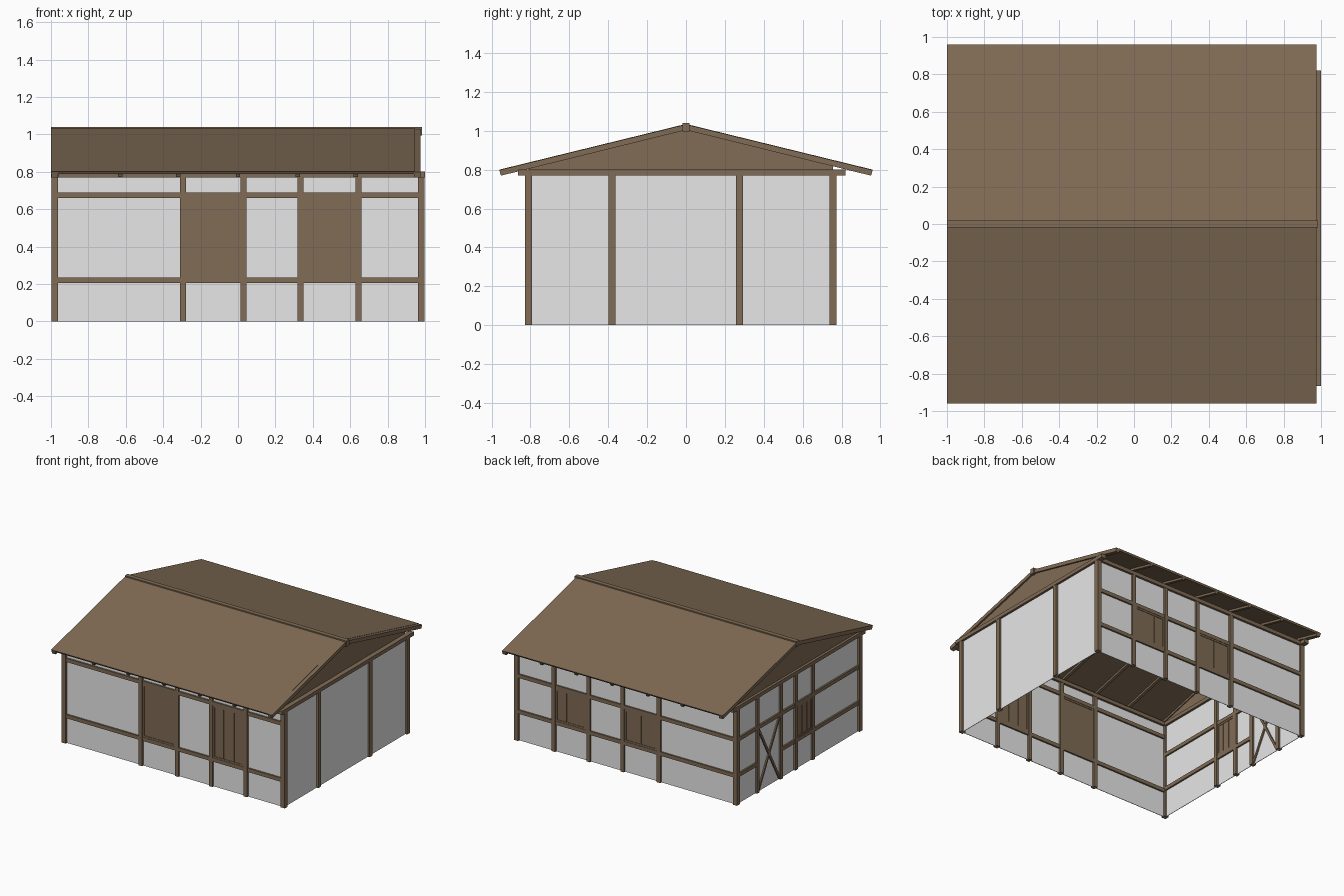
import bpy, math
from mathutils import Vector

if "Cube" in bpy.data.objects:
    bpy.data.objects.remove(bpy.data.objects["Cube"])


def material(name, col):
    m = bpy.data.materials.new(name)
    m.diffuse_color = (*col, 1)
    m.use_nodes = True
    m.node_tree.nodes["Principled BSDF"].inputs["Base Color"].default_value = m.diffuse_color
    return m


WOOD = material("brown wood", (0.216, 0.149, 0.09))
PLASTER = material("pale plaster", (0.8, 0.8, 0.8))


def mesh(name, verts, faces, mat):
    me = bpy.data.meshes.new(name)
    me.from_pydata(verts, [], faces)
    me.materials.append(mat)
    ob = bpy.data.objects.new(name, me)
    bpy.context.collection.objects.link(ob)
    return ob


def prism(name, profile, x0, x1, mat):
    """Extrude a (y, z) profile along x."""
    n = len(profile)
    v = [(x, y, z) for x in (x0, x1) for y, z in profile]
    f = [tuple(range(n))[::-1], tuple(range(n, 2 * n))]
    f += [(i, (i + 1) % n, n + (i + 1) % n, n + i) for i in range(n)]
    return mesh(name, v, f, mat)


def box(name, x0, x1, y0, y1, z0, z1, mat=WOOD):
    return prism(name, [(y0, z0), (y1, z0), (y1, z1), (y0, z1)], x0, x1, mat)


YF, YB, XE = -0.81, 0.755, 0.98      # wall centre lines
H, TOP = 0.018, 0.785                # half timber width, top plate height


def wall_box(name, side, a0, a1, z0, z1, half=H, mat=WOOD):
    """Box running along one wall from a0 to a1."""
    if side in ("front", "back"):
        c = YF if side == "front" else YB
        return box(f"{side}_{name}", a0, a1, c - half, c + half, z0, z1, mat)
    c = XE if side == "right" else -XE
    return box(f"{side}_{name}", c - half, c + half, a0, a1, z0, z1, mat)


def shutter(side, a0, a1, z0, z1, bars):
    """Boarded panel with border frame and upright bars."""
    wall_box("panel", side, a0, a1, z0, z1, 0.008)
    t = 0.014
    for z in (z0, z1 - t):
        wall_box("panel_edge", side, a0, a1, z, z + t, 0.012)
    for a in (a0, a1 - t):
        wall_box("panel_edge", side, a, a + t, z0, z1, 0.012)
    for i in range(1, bars + 1):
        a = a0 + (a1 - a0) * i / (bars + 1)
        wall_box("panel_bar", side, a - 0.004, a + 0.004, z0, z1, 0.012)


# plaster walls
for s in ("front", "back"):
    wall_box("wall", s, -XE, XE, 0, TOP, 0.002, PLASTER)
for s in ("left", "right"):
    wall_box("wall", s, YF, YB, 0, TOP, 0.002, PLASTER)

# posts
for x in (-XE, XE):
    for s in ("front", "back"):
        wall_box("corner_post", s, x - H, x + H, 0, TOP)
for x in (-0.295, 0.03, 0.335, 0.645):
    for s in ("front", "back"):
        wall_box("post", s, x - 0.016, x + 0.016, 0, TOP)
for y in (-0.38, 0.275):
    wall_box("post", "right", y - H, y + H, 0, TOP)
for y in (-0.21, 0.01, 0.2, 0.5):
    wall_box("post", "left", y - 0.016, y + 0.016, 0, TOP)

# top plates
for s in ("front", "back"):
    wall_box("top_plate", s, -1, 1, 0.77, 0.8, 0.02)
for s in ("left", "right"):
    wall_box("top_plate", s, -0.865, 0.82, 0.77, 0.8, 0.02)

# rails
for z in (0.22, 0.675):
    wall_box("rail", "front", -XE, XE, z - 0.015, z + 0.015, 0.015)
for z in (0.235, 0.525):
    wall_box("rail", "back", -XE, XE, z - 0.015, z + 0.015, 0.015)
wall_box("upper_rail", "left", YF, YB, 0.51, 0.54, 0.015)
for a, b in ((YF, 0.2), (0.5, YB)):
    wall_box("lower_rail", "left", a, b, 0.22, 0.25, 0.015)

# doors and shutters
shutter("front", -0.279, 0.014, 0.235, 0.66, 0)
shutter("front", 0.351, 0.629, 0.235, 0.66, 2)
shutter("back", 0.351, 0.629, 0.25, 0.51, 2)
shutter("back", -0.279, 0.014, 0.25, 0.51, 1)
shutter("left", -0.194, -0.006, 0.25, 0.51, 2)

# crossed brace on the left wall
for za, zb in ((0.01, 0.51), (0.51, 0.01)):
    a, b = Vector((0.215, za)), Vector((0.485, zb))
    d = (b - a).normalized()
    n = Vector((-d.y, d.x)) * 0.009
    prism("left_brace", [tuple(p) for p in (a - n, b - n, b + n, a + n)],
          -XE - 0.012, -XE + 0.012, WOOD)

# roof slopes, end rafters and inner rafters
RIDGE, EAVE, YE = 1.035, 0.8, 0.96
SLOPE = (RIDGE - EAVE) / YE


def slope_slab(name, side, x0, x1, top, depth, y_end):
    """Sloping slab from ridge to y_end, a set drop below the roof top."""
    r, e = RIDGE - top, RIDGE - SLOPE * y_end - top
    p = [(0, r), (side * y_end, e), (side * (y_end - 0.008), e - depth), (0, r - depth)]
    return prism(name, p, x0, x1, WOOD)


for side in (-1, 1):
    slope_slab("roof_slope", side, -1, 0.945, 0, 0.013, YE)
    for x0, x1 in ((-0.998, -0.963), (0.94, 0.975)):
        slope_slab("end_rafter", side, x0, x1, 0.002, 0.029, YE)
    for x in (-0.63, -0.32, 0, 0.32, 0.63):
        slope_slab("rafter", side, x - 0.012, x + 0.012, 0.012, 0.018, YE - 0.004)

# ridge beam
box("ridge_beam", -1, 0.985, -0.018, 0.018, 0.995, 1.04)

# gable boards
for x in (-0.975, 0.958):
    prism("gable", [(YF, 0.785), (YB, 0.785), (YB, 0.825), (0, 1.012), (YF, 0.815)],
          x - 0.004, x + 0.004, WOOD)
